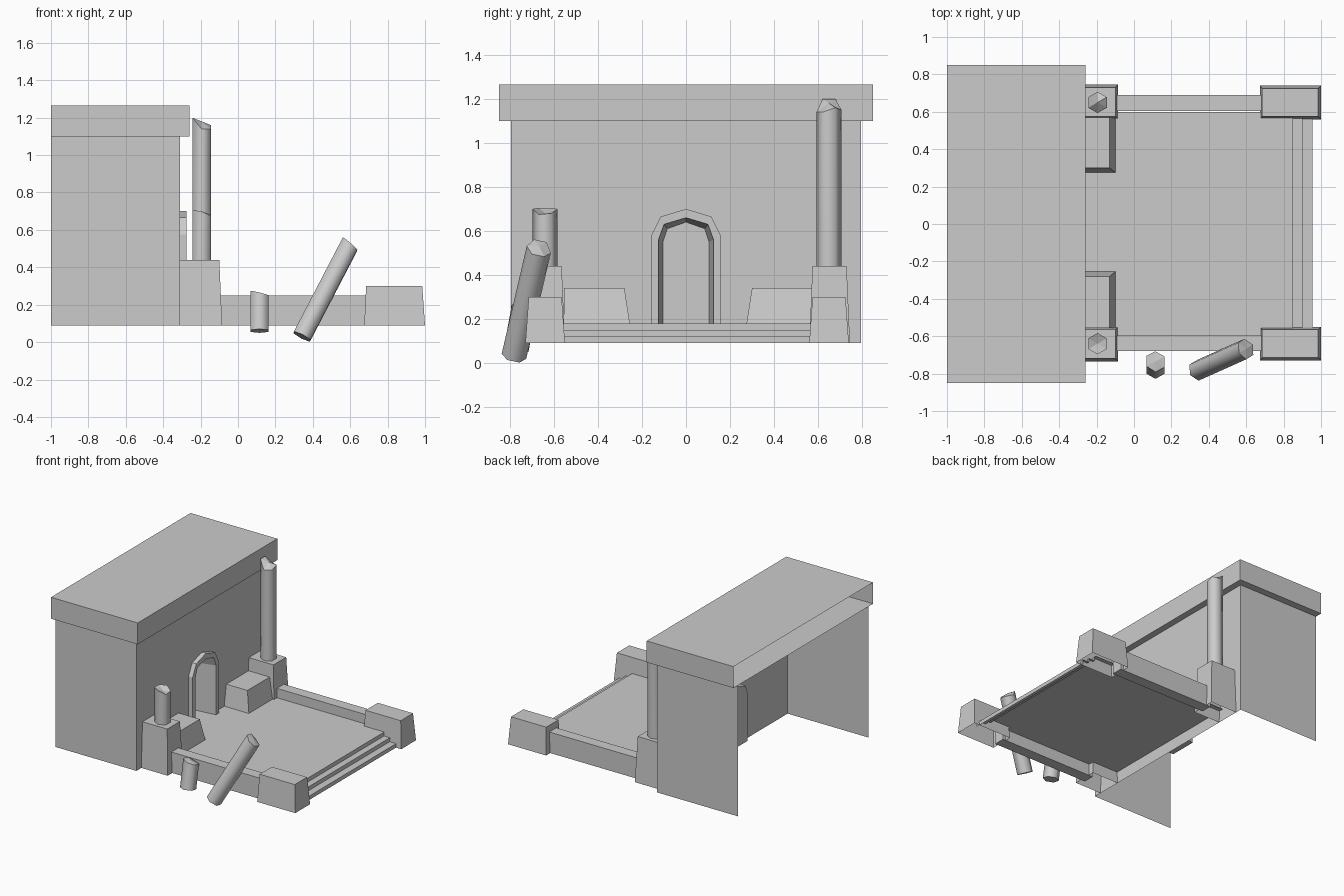
import bpy, bmesh
from math import sin, cos, pi
from mathutils import Vector

cube = bpy.data.objects.get("Cube")
if cube:
    bpy.data.objects.remove(cube, do_unlink=True)

stone = bpy.data.materials.new("grey_stone")
stone.use_nodes = True
COLOUR = (0.6, 0.6, 0.6, 1)
stone.diffuse_color = COLOUR
stone.node_tree.nodes["Principled BSDF"].inputs["Base Color"].default_value = COLOUR


def finish(name, bm):
    """Turn a bmesh into a named stone object."""
    mesh = bpy.data.meshes.new(name)
    bm.to_mesh(mesh)
    bm.free()
    mesh.materials.append(stone)
    obj = bpy.data.objects.new(name, mesh)
    bpy.context.collection.objects.link(obj)
    return obj


def add_loop(bm, points):
    return [bm.verts.new(p) for p in points]


def bridge(bm, a, b, closed=True):
    n = len(a)
    return [bm.faces.new((a[i], a[(i + 1) % n], b[(i + 1) % n], b[i]))
            for i in range(n if closed else n - 1)]


def block(name, x, y, z, top_x=None, top_y=None, bottom=True, back=True):
    """Box, optionally tapered, with optional open bottom or open -x end."""
    bm = bmesh.new()

    def ring(xr, yr, h):
        return add_loop(bm, [(xr[0], yr[0], h), (xr[1], yr[0], h),
                             (xr[1], yr[1], h), (xr[0], yr[1], h)])
    low = ring(x, y, z[0])
    high = ring(top_x or x, top_y or y, z[1])
    sides = bridge(bm, low, high)
    bm.faces.new(high)
    if bottom:
        bm.faces.new(low[::-1])
    if not back:
        bm.faces.remove(sides[3])
    return finish(name, bm)


def span(side, a, b, shift=0.005):
    """Ordered y range on one side of the terrace."""
    return tuple(sorted((side * a + shift, side * b + shift)))


def column(name, start, end, heights, centre, radius=0.057):
    """Six-sided smooth shaft with a broken top."""
    start, end = Vector(start), Vector(end)
    axis = end - start
    turn = Vector((0, 0, 1)).rotation_difference(axis)

    def place(k, h, r=radius):
        a = pi / 2 + k * pi / 3
        return start + turn @ Vector((r * cos(a), r * sin(a), h))
    bm = bmesh.new()
    low = add_loop(bm, [place(k, 0) for k in range(6)])
    high = add_loop(bm, [place(k, axis.length + heights[k]) for k in range(6)])
    for f in bridge(bm, low, high):
        f.smooth = True
    bm.faces.new(low[::-1])
    tip = bm.verts.new(place(0, axis.length + centre, 0))
    for k in range(6):
        bm.faces.new((high[k], high[(k + 1) % 6], tip))
    for e in bm.edges:
        e.smooth = all(f.smooth for f in e.link_faces)
    return finish(name, bm)


BASE, FLOOR, EAVE = 0.09, 0.18, 1.10
WALL_X, BACK_X, HALF = -0.31, -1.0, 0.795


def arch(half, spring, shoulder, shoulder_z, peak):
    """Door outline, counter-clockwise from the sill."""
    right = [(half, FLOOR), (half, spring), (shoulder, shoulder_z)]
    return right + [(0, peak)] + [(-y, z) for y, z in right[::-1]]


outer = arch(0.16, 0.575, 0.115, 0.665, 0.70)
opening = arch(0.125, 0.56, 0.10, 0.63, 0.66)
inner = arch(0.105, 0.55, 0.085, 0.61, 0.64)

# Hall walls: open at the back and below, doorway in the front wall
bm = bmesh.new()
for s in (1, -1):
    half = [(0, BASE), (HALF, BASE), (HALF, EAVE), (0, EAVE)]
    half += [(y, z) for y, z in opening[3::-1]] + [(0, FLOOR)]
    front = add_loop(bm, [(WALL_X, s * y, z) for y, z in half])
    bm.faces.new(front[::s])
    side = add_loop(bm, [(BACK_X, s * HALF, BASE), (BACK_X, s * HALF, EAVE)])
    bm.faces.new([front[1], side[0], side[1], front[2]][::s])
bmesh.ops.remove_doubles(bm, verts=bm.verts[:], dist=0.0001)
finish("hall_walls", bm)

# Roof slab
block("roof_slab", (BACK_X, -0.26), (-0.85, 0.85), (EAVE, 1.265), back=False)

# Door surround with deep recess and door panel
bm = bmesh.new()
loops = [add_loop(bm, [(x, y, z) for y, z in profile]) for x, profile in
         ((WALL_X, outer), (-0.275, outer), (-0.275, opening), (-0.45, inner))]
for a, b in zip(loops, loops[1:]):
    bridge(bm, a, b)
bm.faces.new(loops[-1])
finish("door_surround", bm)

# Terrace floor and front steps
bm = bmesh.new()
deck = add_loop(bm, [(WALL_X, -0.6, FLOOR), (0.85, -0.6, FLOOR),
                     (0.85, 0.6, FLOOR), (WALL_X, 0.6, FLOOR)])
bm.faces.new(deck)
steps = [(0.85, 0.18), (0.85, 0.15), (0.9, 0.15), (0.9, 0.12), (0.955, 0.12), (0.955, BASE)]
rows = [add_loop(bm, [(x, y, z) for x, z in steps]) for y in (-0.58, 0.58)]
bridge(bm, rows[0], rows[1], closed=False)
finish("terrace_floor_and_steps", bm)

# Low walls, piers and corner blocks on both sides
for s, side in ((1, "left"), (-1, "right")):
    block(side + "_low_wall", (-0.12, 0.70), span(s, 0.6, 0.685), (BASE, 0.25))
    block(side + "_end_pier", (0.675, 1.0), span(s, 0.555, 0.735), (BASE, 0.30),
          (0.685, 0.985), span(s, 0.57, 0.72), bottom=False)
    block(side + "_column_pier", (WALL_X, -0.085), span(s, 0.555, 0.74), (BASE, 0.44),
          (WALL_X, -0.1), span(s, 0.57, 0.725), bottom=False)
    block(side + "_corner_block", (WALL_X, -0.1), span(s, 0.265, 0.565, 0.01), (FLOOR, 0.34),
          (WALL_X, -0.13), span(s, 0.29, 0.565, 0.01), bottom=False)

# Standing and fallen columns
column("tall_column", (-0.195, 0.65, 0.43), (-0.195, 0.65, 1.17),
       (-0.02, 0.03, 0.03, -0.03, -0.03, -0.01), 0.01)
column("short_column", (-0.195, -0.64, 0.43), (-0.195, -0.64, 0.69),
       (0.01, 0.015, 0.015, 0.01, -0.015, -0.01), -0.01)
column("fallen_chunk", (0.115, -0.772, 0.06), (0.115, -0.735, 0.255),
       (-0.01, 0.015, 0.015, 0, -0.01, -0.01), 0.01)
column("leaning_column", (0.342, -0.782, 0.03), (0.597, -0.668, 0.52),
       (-0.01, 0.015, 0.015, 0, -0.01, -0.01), 0.01)
